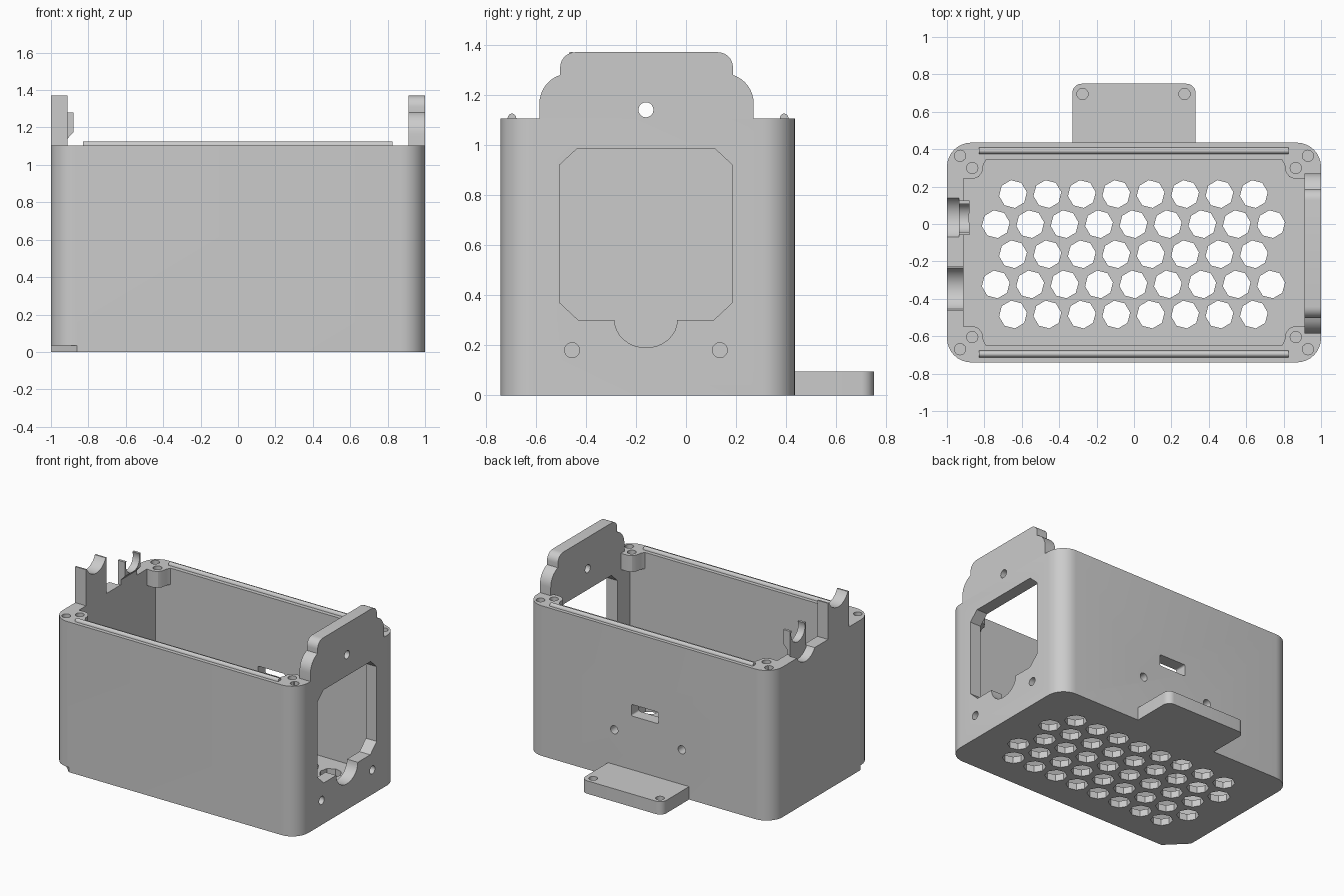
import bpy
import bmesh
from math import sin, cos, radians

old = bpy.data.objects.get("Cube")
if old:
    bpy.data.objects.remove(old)

grey = bpy.data.materials.new("plain grey")
grey.use_nodes = True
GREY = (0.6, 0.6, 0.6, 1)
grey.diffuse_color = GREY
grey.node_tree.nodes["Principled BSDF"].inputs["Base Color"].default_value = GREY

TOP = 1.105
MID_Y = -0.1525
IN_X, IN_Y = 0.912, 0.4975


def arc(cx, cy, r, start, end, steps=8, ry=None):
    """Points along an arc, angles in degrees."""
    ry = r if ry is None else ry
    angles = [radians(start + (end - start) * i / steps) for i in range(steps + 1)]
    return [(cx + r * cos(a), cy + ry * sin(a)) for a in angles]


def circle(cx, cy, r, steps=20, turn=0):
    return arc(cx, cy, r, turn, turn + 360, steps)[:-1]


def rectangle(x0, x1, y0, y1):
    return [(x0, y0), (x1, y0), (x1, y1), (x0, y1)]


def rounded(x0, x1, y0, y1, r):
    return (arc(x1 - r, y1 - r, r, 0, 90) + arc(x0 + r, y1 - r, r, 90, 180)
            + arc(x0 + r, y0 + r, r, 180, 270) + arc(x1 - r, y0 + r, r, 270, 360))


def prisms(name, items):
    """One mesh made of (axis, low, high, profile) extrusions."""
    bm = bmesh.new()
    for axis, low, high, profile in items:
        place = {"x": lambda a, b, h: (h, a, b),
                 "y": lambda a, b, h: (a, h, b),
                 "z": lambda a, b, h: (a, b, h)}[axis]
        ends = [[bm.verts.new(place(a, b, h)) for a, b in profile] for h in (low, high)]
        bm.faces.new(ends[0])
        bm.faces.new(ends[1][::-1])
        n = len(profile)
        for i in range(n):
            j = (i + 1) % n
            bm.faces.new((ends[0][i], ends[1][i], ends[1][j], ends[0][j]))
    bmesh.ops.recalc_face_normals(bm, faces=bm.faces)
    mesh = bpy.data.meshes.new(name)
    bm.to_mesh(mesh)
    bm.free()
    mesh.materials.append(grey)
    obj = bpy.data.objects.new(name, mesh)
    bpy.context.collection.objects.link(obj)
    return obj


def cut(obj, items):
    """Subtract the extrusions and discard the cutter."""
    cutter = prisms("cutter", items)
    cutter.hide_render = True
    mod = obj.modifiers.new("cut", "BOOLEAN")
    mod.operation = "DIFFERENCE"
    mod.solver = "EXACT"
    mod.object = cutter
    deps = bpy.context.evaluated_depsgraph_get()
    mesh = bpy.data.meshes.new_from_object(obj.evaluated_get(deps))
    obj.modifiers.clear()
    obj.data = mesh
    bpy.data.objects.remove(cutter)


parts = []

# Box with rounded corners, hollowed from above
body = prisms("box_body", [("z", 0, TOP, rounded(-1, 1, -0.74, 0.435, 0.13))])
parts.append(body)
cut(body, [("z", 0.05, 1.3, rectangle(-IN_X, IN_X, MID_Y - IN_Y, MID_Y + IN_Y))])

# Staggered octagonal vents in the floor
vents = []
for row in range(5):
    count = 8 + row % 2
    for col in range(count):
        x = (col - (count - 1) / 2) * 0.184 - 0.003
        vents.append(("z", -0.1, 0.1, circle(x, 0.16 - row * 0.161, 0.075, 8, 8)))
cut(body, vents)

# Wall openings: end window, screw holes, back slot, cable notch, corner relief
window = [(-0.285, 0.3), (-0.43, 0.3), (-0.505, 0.37), (-0.505, 0.92), (-0.435, 0.985),
          (0.115, 0.985), (0.185, 0.92), (0.185, 0.37), (0.11, 0.3), (-0.035, 0.3)]
window += arc(-0.16, 0.3, 0.125, 0, -180, 16, 0.11)[1:-1]
openings = [("x", 0.8, 1.1, window)]
openings += [("x", 0.8, 1.1, circle(y, 0.18, 0.03)) for y in (-0.455, 0.135)]
openings += [("y", 0.3, 0.5, circle(x, 0.35, 0.03)) for x in (-0.27, 0.28)]
openings.append(("y", 0.3, 0.5, rounded(-0.08, 0.14, 0.49, 0.575, 0.012)))
openings.append(("x", -1.1, -0.935, circle(0.035, 1.165, 0.12, 32)))
openings.append(("z", -0.1, 0.035, [(-1.1, -0.5), (-1.1, -0.85), (-0.75, -0.85)]))
cut(body, openings)

# Blind screw holes in the rim corners
cut(body, [("z", TOP - 0.12, 1.3, circle(sx * 0.93, MID_Y + sy * 0.517, 0.03))
           for sx in (-1, 1) for sy in (-1, 1)])

# Screw bosses inside the four corners
for sx, side in ((-1, "right"), (1, "left")):
    for sy, end in ((-1, "front"), (1, "back")):
        outline = [(IN_X, IN_Y), (IN_X, 0.395), (0.86, 0.393), (0.83, 0.405),
                   (0.812, 0.43), (0.805, 0.47), (0.79, IN_Y)]
        outline = [(sx * x, MID_Y + sy * y) for x, y in outline]
        boss = prisms(f"{end}_{side}_boss", [("z", 0.985, TOP, outline)])
        cut(boss, [("z", 1.02, 1.3, circle(sx * 0.865, MID_Y + sy * 0.452, 0.03))])
        parts.append(boss)

# Domed sealing ridges along the long rims
for name, y in (("front_ridge", -0.695), ("back_ridge", 0.392)):
    parts.append(prisms(name, [("x", -0.83, 0.825,
                                arc(y, TOP, 0.0175, 0, 180, 10, 0.02))]))

# Shaped plate above the window end
half = [(0.428, TOP), (0.428, 1.165)]
half += arc(0.308, 1.165, 0.12, 0, 72, 8)[1:]
half += [(0.345, 1.285)] + arc(0.285, 1.31, 0.06, 0, 90)
outline = [(-0.1575 + y, z) for y, z in half] + [(-0.1575 - y, z) for y, z in half[::-1]]
end_plate = prisms("end_plate", [("x", IN_X, 1, outline)])
cut(end_plate, [("x", 0.8, 1.1, circle(-0.16, 1.14, 0.03))])
parts.append(end_plate)

# Tall cradle with a saddle top
cradle = prisms("tall_cradle", [("x", -1, -IN_X, rectangle(-0.465, -0.225, TOP, 1.37))])
cut(cradle, [("x", -1.1, -0.8, circle(-0.345, 1.42, 0.12, 32))])
parts.append(cradle)

# Small overhanging cable clip
clip = prisms("cable_clip", [("y", -0.06, 0.125, [
    (-0.935, TOP), (-0.935, 1.28), (-0.88, 1.28), (-0.88, 1.175),
    (-IN_X, 1.14), (-IN_X, TOP)])])
cut(clip, [("x", -1.1, -0.8, circle(0.0325, 1.25, 0.08, 32))])
parts.append(clip)

# Mounting shelf at the back with two blind holes
outline = [(-0.33, 0.435), (0.33, 0.435)]
outline += arc(0.28, 0.7, 0.05, 0, 90) + arc(-0.28, 0.7, 0.05, 90, 180)
shelf = prisms("mounting_shelf", [("z", 0, 0.095, outline)])
cut(shelf, [("z", 0.03, 0.2, circle(x, 0.695, 0.03)) for x in (-0.275, 0.27)])
parts.append(shelf)

# Smooth the curved walls, keep the edges crisp
bpy.ops.object.select_all(action="DESELECT")
for obj in parts:
    obj.select_set(True)
bpy.context.view_layer.objects.active = body
bpy.ops.object.shade_smooth_by_angle(angle=radians(30))
